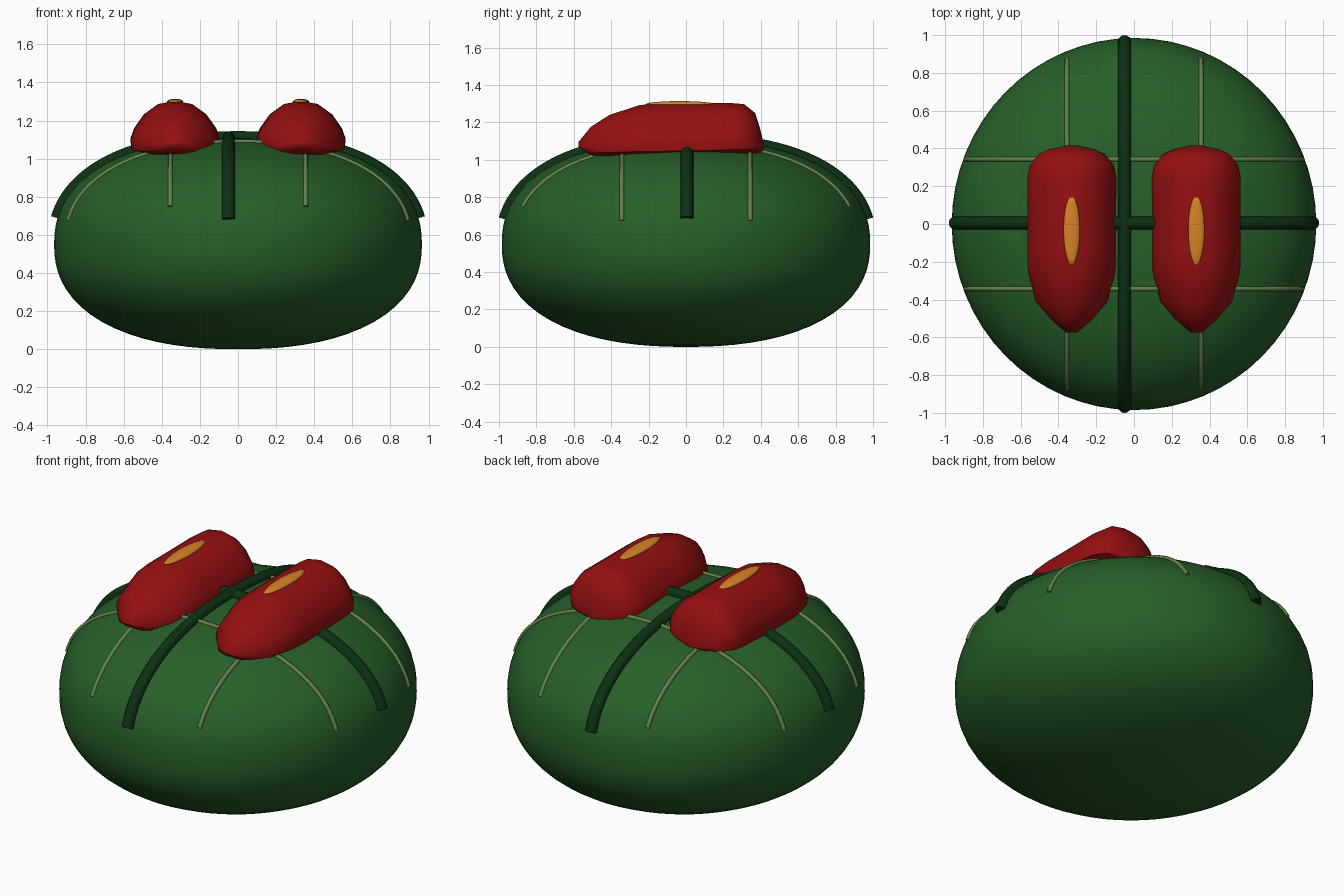
import bpy, bmesh, math

if "Cube" in bpy.data.objects:
    bpy.data.objects.remove(bpy.data.objects["Cube"])

RX, RY, ZC = 0.965, 0.985, 0.55      # cushion radii and height of its widest ring
N, TOP, BOTTOM = 2.3, 0.56, 0.55     # profile exponent and half heights


def material(name, rgb):
    m = bpy.data.materials.new(name)
    m.diffuse_color = (*rgb, 1)
    m.use_nodes = True
    m.node_tree.nodes["Principled BSDF"].inputs["Base Color"].default_value = m.diffuse_color
    return m


GREEN = material("leaf green", (0.020, 0.115, 0.022))
DARK = material("dark green", (0.004, 0.030, 0.007))
PALE = material("pale green", (0.125, 0.215, 0.070))
RED = material("deep red", (0.31, 0.005, 0.006))
GOLD = material("orange gold", (0.68, 0.23, 0.02))


def finish(name, bm, mat, angle=60):
    bmesh.ops.recalc_face_normals(bm, faces=bm.faces[:])
    me = bpy.data.meshes.new(name)
    bm.to_mesh(me)
    bm.free()
    me.materials.append(mat)
    ob = bpy.data.objects.new(name, me)
    bpy.context.collection.objects.link(ob)
    bpy.ops.object.select_all(action='DESELECT')
    ob.select_set(True)
    bpy.context.view_layer.objects.active = ob
    bpy.ops.object.shade_smooth_by_angle(angle=math.radians(angle))
    return ob


def loft(bm, rings):
    """Join equal closed rings of points and cap both ends."""
    loops = [[bm.verts.new(p) for p in ring] for ring in rings]
    for a, b in zip(loops, loops[1:]):
        for i in range(len(a)):
            j = (i + 1) % len(a)
            bm.faces.new((a[i], a[j], b[j], b[i]))
    bm.faces.new(loops[0])
    bm.faces.new(loops[-1])


def surface_z(x, y):
    r = math.hypot(x / RX, y / RY)
    return ZC + TOP * max(0, 1 - r ** N) ** (1 / N)


# Cushion: sphere reshaped to a squarish round profile
bm = bmesh.new()
bmesh.ops.create_uvsphere(bm, u_segments=64, v_segments=36, radius=1)
for v in bm.verts:
    r, z = math.hypot(v.co.x, v.co.y), v.co.z
    k = (r ** N + abs(z) ** N) ** (-1 / N)
    v.co = (v.co.x * k * RX, v.co.y * k * RY, ZC + z * k * (TOP if z > 0 else BOTTOM))
finish("cushion", bm, GREEN)


def strap(name, axis, offset, reach, radius, sides, mat):
    """Tube lying over the cushion along x (axis 0) or y (axis 1)."""
    steps, path = 48, []
    for i in range(steps + 1):
        t = reach * math.sin(math.pi * (i / steps - 0.5))
        path.append((t, surface_z(*((t, offset) if axis == 0 else (offset, t)))))
    rings = []
    for i, (t, z) in enumerate(path):
        (t0, z0), (t1, z1) = path[max(i - 1, 0)], path[min(i + 1, steps)]
        d = math.hypot(t1 - t0, z1 - z0)
        nt, nz = -(z1 - z0) / d, (t1 - t0) / d
        ring = []
        for s in range(sides):
            a = 2 * math.pi * s / sides
            side, up = radius * math.cos(a), radius * math.sin(a)
            along, across = t + nt * up, offset + side
            p = (along, across) if axis == 0 else (across, along)
            ring.append((*p, z + nz * up))
        rings.append(ring)
    bm = bmesh.new()
    loft(bm, rings)
    finish(name, bm, mat)


# Crossed ribbons and thin stitching threads
strap("ribbon_side_to_side", 0, 0.005, 0.948, 0.034, 12, DARK)
strap("ribbon_front_to_back", 1, -0.05, 0.968, 0.034, 12, DARK)
for s in (-1, 1):
    strap("thread_side_to_side", 0, 0.343 * s, 0.89, 0.013, 8, PALE)
    strap("thread_front_to_back", 1, 0.355 * s, 0.872, 0.013, 8, PALE)

# Red pods: domed cross-section lofted front to back
HALF = [(0, 1), (0.38, 0.94), (0.70, 0.74), (0.92, 0.47), (1, 0.27), (0.97, 0.09), (0.5, 0)]
SECTION = HALF + [(0, 0)] + [(-x, z) for x, z in reversed(HALF[1:])]
# y, half width, bottom, top
STATIONS = [(-0.575, 0.03, 1.07, 1.095), (-0.51, 0.105, 1.025, 1.175),
            (-0.41, 0.19, 1.02, 1.24), (-0.25, 0.232, 1.02, 1.292),
            (-0.15, 0.235, 1.02, 1.303), (0.12, 0.235, 1.025, 1.303),
            (0.25, 0.235, 1.03, 1.303), (0.31, 0.222, 1.03, 1.298),
            (0.37, 0.175, 1.035, 1.25), (0.395, 0.12, 1.04, 1.17),
            (0.415, 0.03, 1.05, 1.09)]
for s, side in ((-1, "left"), (1, "right")):
    bm = bmesh.new()
    loft(bm, [[(0.33 * s + w * x, y, zb + (zt - zb) * z) for x, z in SECTION]
              for y, w, zb, zt in STATIONS])
    finish("pod_" + side, bm, RED)

    # Slim oval highlight on top of each pod
    bm = bmesh.new()
    bmesh.ops.create_uvsphere(bm, u_segments=32, v_segments=12, radius=1)
    for v in bm.verts:
        v.co = (0.33 * s + v.co.x * 0.043, -0.033 + v.co.y * 0.182, 1.298 + v.co.z * 0.016)
    finish("pod_spot_" + side, bm, GOLD)
